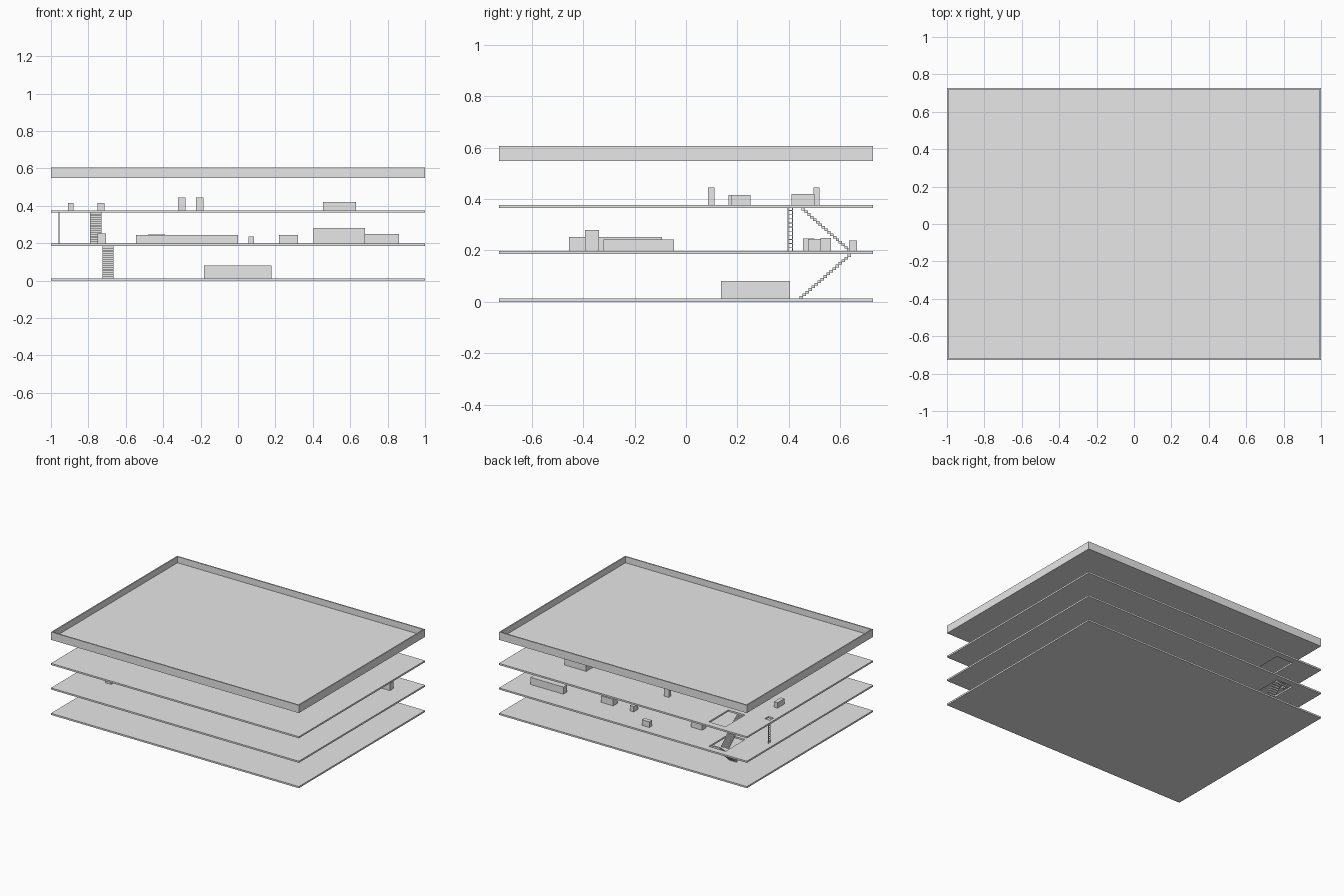
import bpy, bmesh
from mathutils import Vector

if "Cube" in bpy.data.objects:
    bpy.data.objects.remove(bpy.data.objects["Cube"])

# One plain grey for the whole building
grey = bpy.data.materials.new("light_grey")
grey.use_nodes = True
grey.diffuse_color = (0.8, 0.8, 0.8, 1)
grey.node_tree.nodes["Principled BSDF"].inputs["Base Color"].default_value = (0.8, 0.8, 0.8, 1)

HALF_X, HALF_Y, SLAB = 1.0, 0.727, 0.012
GROUND, MIDDLE, UPPER = 0.012, 0.197, 0.376   # walking surfaces
STAIR_HOLE = (-0.795, -0.66, 0.455, 0.68)     # x range, y range
LADDER_HOLE = (-0.978, -0.935, 0.385, 0.428)


def add_box(bm, x0, x1, y0, y1, z0, z1):
    low, high = Vector((x0, y0, z0)), Vector((x1, y1, z1))
    verts = bmesh.ops.create_cube(bm, size=1)["verts"]
    for v in verts:
        v.co = (low + high) / 2 + v.co * (high - low)
    return verts


def finish(bm, name):
    mesh = bpy.data.meshes.new(name)
    bm.to_mesh(mesh)
    bm.free()
    mesh.materials.append(grey)
    obj = bpy.data.objects.new(name, mesh)
    bpy.context.scene.collection.objects.link(obj)
    return obj


def block(name, *extent):
    bm = bmesh.new()
    add_box(bm, *extent)
    return finish(bm, name)


def floor(name, top, holes=()):
    """Flat panel with rectangular openings, thickened downwards."""
    xs = sorted({-HALF_X, HALF_X, *(e for h in holes for e in h[:2])})
    ys = sorted({-HALF_Y, HALF_Y, *(e for h in holes for e in h[2:])})
    bm = bmesh.new()
    grid = [[bm.verts.new((x, y, top)) for y in ys] for x in xs]
    for i in range(len(xs) - 1):
        for j in range(len(ys) - 1):
            if not any((xs[i], xs[i + 1], ys[j], ys[j + 1]) == h for h in holes):
                bm.faces.new((grid[i][j], grid[i + 1][j], grid[i + 1][j + 1], grid[i][j + 1]))
    obj = finish(bm, name)
    solid = obj.modifiers.new("thickness", "SOLIDIFY")
    solid.thickness = SLAB
    solid.offset = -1


def stairs(name, x0, x1, y_low, y_high, z0, z1, count=17):
    """Open flight of thin steps climbing from y_low to y_high."""
    bm = bmesh.new()
    run, rise = (y_high - y_low) / count, (z1 - z0) / count
    for i in range(count):
        ya, yb = sorted((y_low + i * run, y_low + (i + 1.2) * run))
        add_box(bm, x0, x1, ya, yb, z0 + i * rise, z0 + (i + 1) * rise)
    finish(bm, name)


# Floors
floor("ground_floor", GROUND)
floor("middle_floor", MIDDLE, [STAIR_HOLE])
floor("upper_floor", UPPER, [STAIR_HOLE, LADDER_HOLE])

# Roof tray with a raised rim
bm = bmesh.new()
add_box(bm, -HALF_X, HALF_X, -HALF_Y, HALF_Y, 0.548, 0.605)
bm.normal_update()
top = [f for f in bm.faces if f.normal.z > 0.9]
bmesh.ops.inset_region(bm, faces=top, thickness=0.013)
sunk = bmesh.ops.extrude_discrete_faces(bm, faces=top)["faces"]
bmesh.ops.translate(bm, verts=sunk[0].verts, vec=(0, 0, -0.045))
bmesh.ops.recalc_face_normals(bm, faces=bm.faces)
finish(bm, "roof")

# Stair flights
stairs("lower_stairs", -0.725, -0.665, 0.442, 0.64, GROUND, MIDDLE - SLAB)
stairs("upper_stairs", -0.79, -0.73, 0.64, 0.452, MIDDLE, UPPER - SLAB)

# Ladder through the small hatch
bm = bmesh.new()
for y in (0.396, 0.415):
    add_box(bm, -0.959, -0.955, y - 0.002, y + 0.002, MIDDLE, UPPER - 0.006)
for i in range(10):
    z = MIDDLE + 0.012 + i * 0.016
    add_box(bm, -0.959, -0.955, 0.396, 0.415, z, z + 0.003)
finish(bm, "ladder")

# Furniture: name, x range, y range, top, standing on each floor
furniture = {
    GROUND: [("central_counter", -0.183, 0.18, 0.137, 0.405, 0.08)],
    MIDDLE: [
        ("long_side_bench", -0.75, -0.705, -0.455, -0.093, 0.251),
        ("large_table", -0.545, 0.0, -0.32, -0.047, 0.243),
        ("tall_cabinet", 0.405, 0.68, -0.393, -0.338, 0.28),
        ("back_sideboard", 0.594, 0.86, 0.523, 0.564, 0.249),
        ("back_chest", 0.22, 0.32, 0.475, 0.525, 0.244),
        ("small_stand", 0.055, 0.085, 0.475, 0.525, 0.237),
        ("back_stool", -0.17, -0.11, 0.634, 0.665, 0.238),
        ("stair_desk", -0.48, -0.39, 0.455, 0.5, 0.246),
    ],
    UPPER: [
        ("right_low_bench", -0.91, -0.88, 0.165, 0.245, 0.415),
        ("inner_low_bench", -0.75, -0.715, 0.175, 0.25, 0.415),
        ("front_post", -0.32, -0.28, 0.085, 0.11, 0.444),
        ("back_post", -0.225, -0.185, 0.495, 0.52, 0.444),
        ("upper_table", 0.455, 0.63, 0.41, 0.5, 0.42),
    ],
}
for base, items in furniture.items():
    for name, x0, x1, y0, y1, height in items:
        block(name, x0, x1, y0, y1, base, height)
